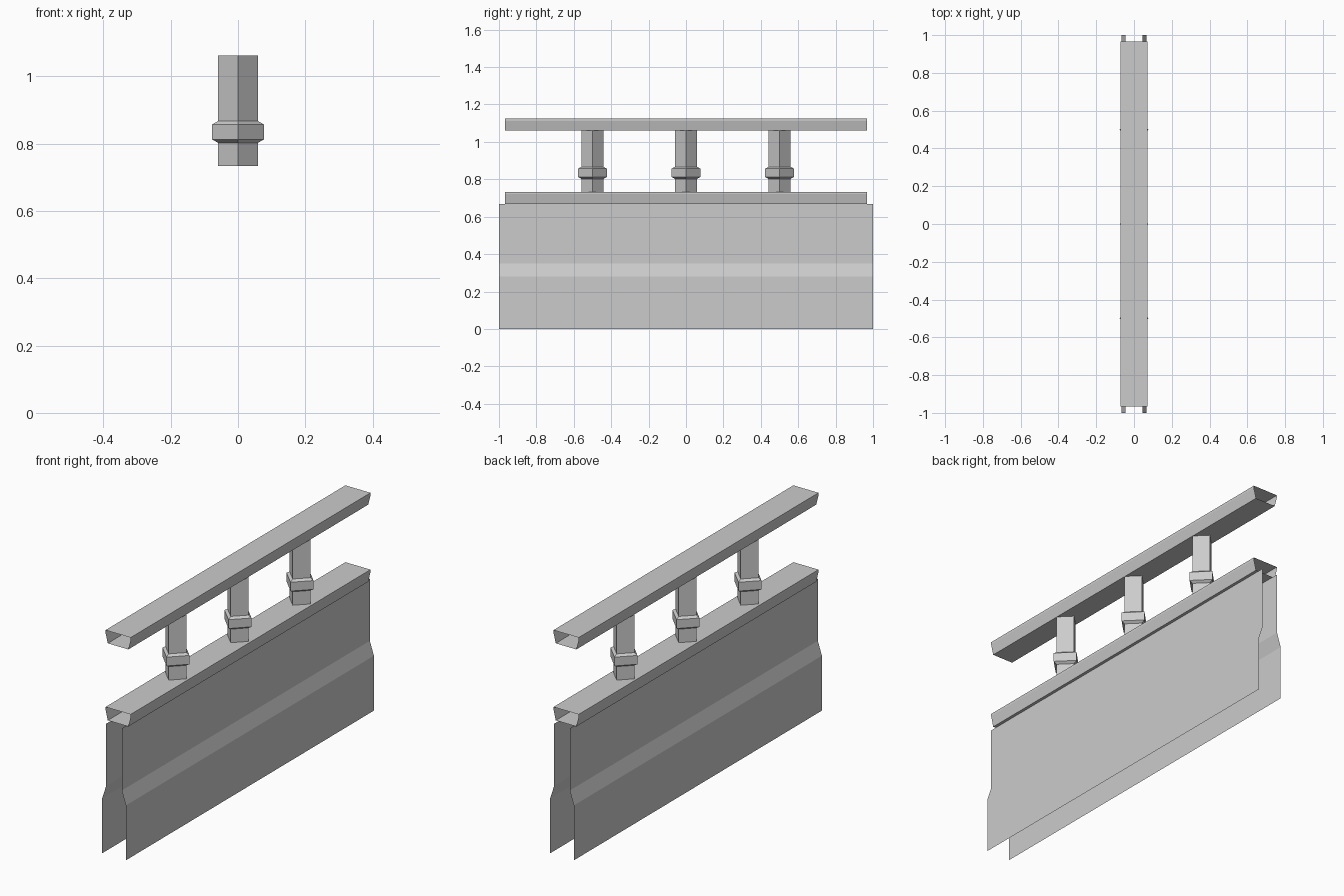
import bpy
import bmesh
from math import pi, cos, sin

cube = bpy.data.objects.get("Cube")
if cube:
    bpy.data.objects.remove(cube, do_unlink=True)

GREY = (0.6, 0.6, 0.6, 1.0)
steel = bpy.data.materials.new("light grey")
steel.use_nodes = True
steel.diffuse_color = GREY
steel.node_tree.nodes["Principled BSDF"].inputs["Base Color"].default_value = GREY


def add_object(name, bm):
    bmesh.ops.recalc_face_normals(bm, faces=bm.faces)
    mesh = bpy.data.meshes.new(name)
    bm.to_mesh(mesh)
    bm.free()
    mesh.materials.append(steel)
    obj = bpy.data.objects.new(name, mesh)
    bpy.context.collection.objects.link(obj)
    return obj


def bridge(bm, a, b, closed):
    """Join two matching rows of vertices with quads."""
    n = len(a)
    for i in range(n if closed else n - 1):
        j = (i + 1) % n
        bm.faces.new((a[i], a[j], b[j], b[i]))


def extrude_along_y(name, profile, half_length, closed):
    """Sweep an (x, z) profile along y, leaving the ends open."""
    bm = bmesh.new()
    rows = [[bm.verts.new((x, y, z)) for x, z in profile]
            for y in (-half_length, half_length)]
    bridge(bm, rows[0], rows[1], closed)
    return add_object(name, bm)


def add_rail(name, bottom, top):
    """Open-ended tube: short upright lip, then sides tapering down."""
    half = [(0.058, bottom), (0.071, top - 0.012), (0.071, top)]
    profile = half + [(-x, z) for x, z in reversed(half)]
    extrude_along_y(name, profile, 0.967, True)


def add_post(name, y):
    """Four-sided post set cornerwise, with a chamfered collar."""
    post, collar = 0.059, 0.0765
    rings = [(post, 0.733), (post, 0.802), (collar, 0.812),
             (collar, 0.857), (post, 0.867), (post, 1.061)]
    bm = bmesh.new()
    rows = [[bm.verts.new((r * cos(k * pi / 2), y + r * sin(k * pi / 2), z))
             for k in range(4)] for r, z in rings]
    for low, high in zip(rows, rows[1:]):
        bridge(bm, low, high, True)
    bm.faces.new(rows[0])
    bm.faces.new(rows[-1])
    add_object(name, bm)


# Thin side panels, stepped inward above the sloped band
for side, sign in (("left", 1), ("right", -1)):
    section = [(0.067, 0.0), (0.067, 0.28), (0.044, 0.35), (0.044, 0.667)]
    extrude_along_y(side + "_panel", [(sign * x, z) for x, z in section], 1.0, False)

# Rails
add_rail("lower_rail", 0.668, 0.733)
add_rail("upper_rail", 1.061, 1.125)

# Posts between the rails
for label, y in (("front", -0.5), ("middle", 0.0), ("back", 0.5)):
    add_post(label + "_post", y)
